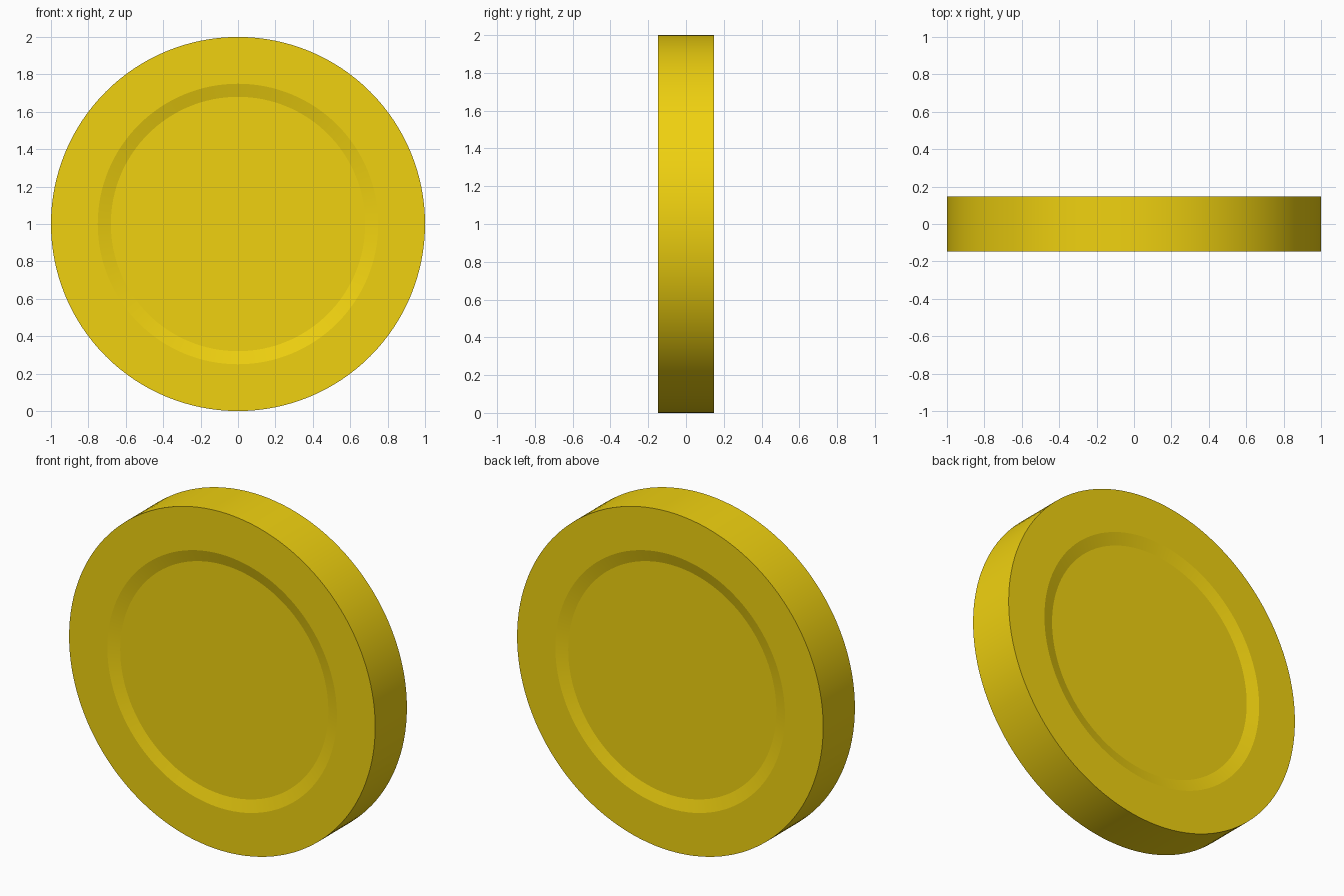
import bpy, bmesh
from math import radians, cos, sin, tau

if "Cube" in bpy.data.objects:
    bpy.data.objects.remove(bpy.data.objects["Cube"])

SEGMENTS = 128
HALF = 0.148   # half thickness
DEPTH = 0.02   # depth of the recessed face

# Half profile (radius, y) from front face to back face
profile = [(0.68, -HALF + DEPTH), (0.75, -HALF), (1.0, -HALF),
           (1.0, HALF), (0.75, HALF), (0.68, HALF - DEPTH)]

# Coin body: rings joined by quads, with flat caps on the recessed faces
bm = bmesh.new()
rings = [[bm.verts.new((r * cos(tau * i / SEGMENTS), y, 1 + r * sin(tau * i / SEGMENTS)))
          for i in range(SEGMENTS)] for r, y in profile]
for a, b in zip(rings, rings[1:]):
    for i in range(SEGMENTS):
        j = (i + 1) % SEGMENTS
        bm.faces.new((a[i], a[j], b[j], b[i]))
bm.faces.new(rings[0])
bm.faces.new(rings[-1])
bmesh.ops.recalc_face_normals(bm, faces=bm.faces)

mesh = bpy.data.meshes.new("coin")
bm.to_mesh(mesh)
bm.free()
coin = bpy.data.objects.new("coin", mesh)
bpy.context.collection.objects.link(coin)

# Gold colour
gold = bpy.data.materials.new("gold")
gold.diffuse_color = (0.87, 0.64, 0.005, 1)
gold.use_nodes = True
gold.node_tree.nodes["Principled BSDF"].inputs["Base Color"].default_value = gold.diffuse_color
mesh.materials.append(gold)

# Smooth round surfaces, sharp rims
bpy.context.view_layer.objects.active = coin
coin.select_set(True)
bpy.ops.object.shade_smooth_by_angle(angle=radians(10))
